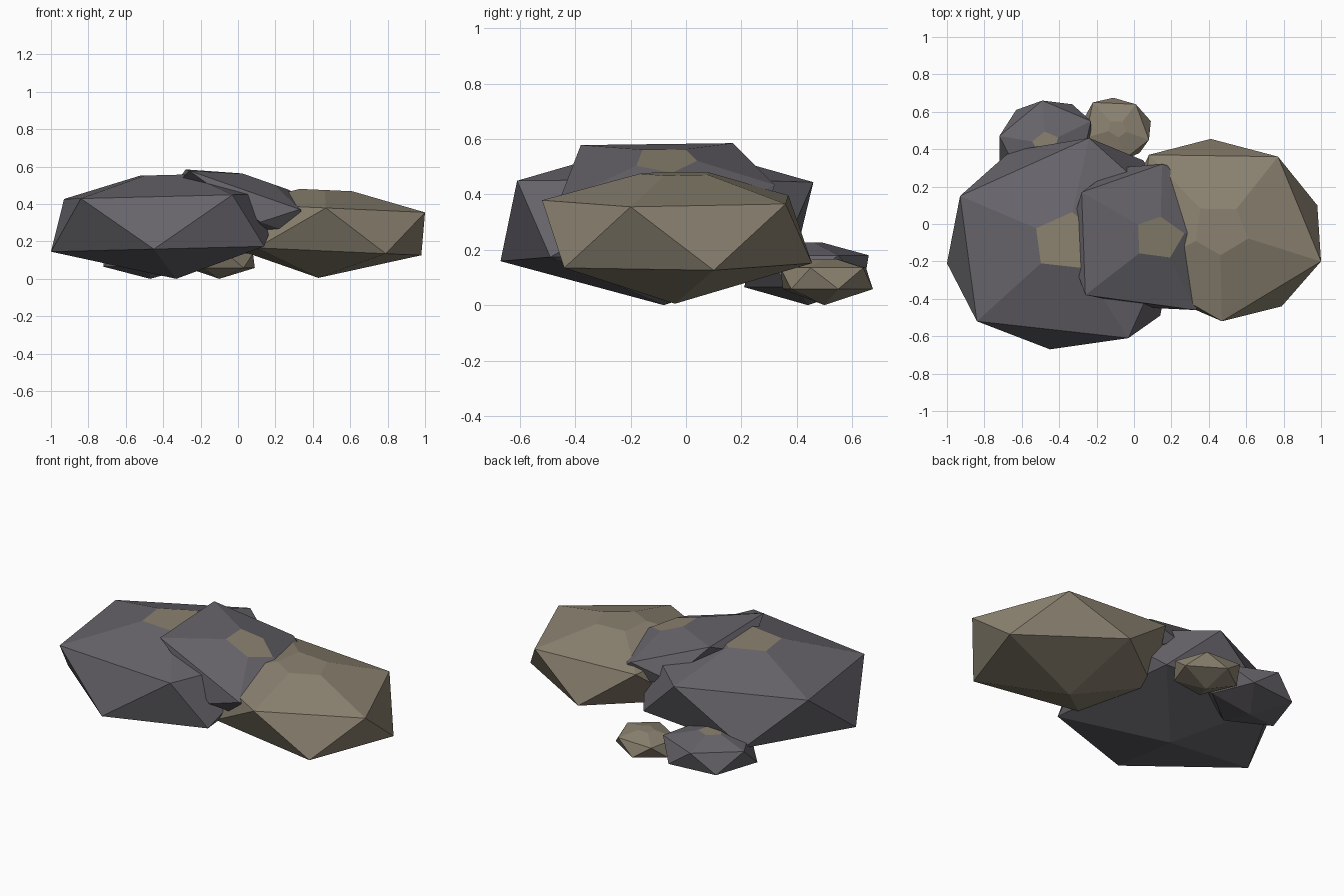
import bpy
import bmesh
from mathutils import Vector

if "Cube" in bpy.data.objects:
    bpy.data.objects.remove(bpy.data.objects["Cube"])


def material(name, color):
    m = bpy.data.materials.new(name)
    m.diffuse_color = (*color, 1.0)
    m.use_nodes = True
    m.node_tree.nodes["Principled BSDF"].inputs["Base Color"].default_value = m.diffuse_color
    return m


slate = material("slate grey", (0.135, 0.128, 0.145))
sand = material("sandy tan", (0.26, 0.225, 0.165))


def rock(name, body, upper, lower, heights, slope, peak, base, cut=0.28):
    """Irregular icosahedron: two staggered rings, a base point and a flat-cut peak."""
    high, low = heights
    peak = Vector(peak)
    bm = bmesh.new()
    ring = [Vector((x, y, high + slope * x)) for x, y in upper]
    foot = [Vector((x, y, low + slope * x)) for x, y in lower]
    for p in ring + foot + [Vector(base)]:
        bm.verts.new(p)
    cap = {bm.verts.new(peak.lerp(p, cut)) for p in ring}
    hull = bmesh.ops.convex_hull(bm, input=bm.verts[:])
    loose = [v for v in bm.verts if not v.link_faces]
    bmesh.ops.delete(bm, geom=loose, context='VERTS')
    # The cut peak shows the sandy colour
    for f in bm.faces:
        f.smooth = False
        f.material_index = 1 if all(v in cap for v in f.verts) else 0
    bmesh.ops.dissolve_limit(bm, angle_limit=0.04, verts=bm.verts[:],
                             edges=bm.edges[:], delimit={'MATERIAL'})
    bmesh.ops.recalc_face_normals(bm, faces=bm.faces[:])
    mesh = bpy.data.meshes.new(name)
    bm.to_mesh(mesh)
    bm.free()
    mesh.materials.append(body)
    mesh.materials.append(sand)
    obj = bpy.data.objects.new(name, mesh)
    bpy.context.collection.objects.link(obj)
    return obj


# Large dark boulder on the left
rock("left_boulder", slate,
     [(-0.84, -0.52), (-0.93, 0.15), (-0.24, 0.46), (0.25, 0.02), (-0.03, -0.61)],
     [(-1.0, -0.21), (-0.66, 0.39), (0.05, 0.34), (0.14, -0.49), (-0.45, -0.67)],
     (0.45, 0.17), 0.025, (-0.365, -0.09, 0.60), (-0.33, -0.08, 0.0))

# Tilted dark slab leaning between the two large rocks
rock("middle_slab", slate,
     [(-0.26, -0.38), (-0.28, 0.17), (0.15, 0.32), (0.60, 0.0), (0.33, -0.46)],
     [(-0.36, -0.10), (-0.10, 0.30), (0.45, 0.25), (0.45, -0.30), (0.12, -0.45)],
     (0.487, 0.345), -0.35, (0.14, -0.07, 0.555), (0.05, -0.08, 0.15))

# Large tan boulder on the right
rock("right_boulder", sand,
     [(0.47, -0.52), (1.0, -0.20), (0.77, 0.36), (0.08, 0.37), (0.0, -0.25)],
     [(0.79, -0.44), (0.98, 0.10), (0.41, 0.455), (-0.05, 0.10), (0.10, -0.36)],
     (0.40, 0.17), -0.045, (0.46, -0.03, 0.512), (0.43, -0.04, 0.005))

# Small dark stone at the back
rock("small_dark_stone", slate,
     [(-0.49, 0.66), (-0.72, 0.47), (-0.60, 0.24), (-0.30, 0.25), (-0.23, 0.55)],
     [(-0.63, 0.61), (-0.72, 0.34), (-0.47, 0.21), (-0.23, 0.40), (-0.33, 0.64)],
     (0.18, 0.065), 0.0, (-0.475, 0.43, 0.243), (-0.47, 0.44, 0.0))

# Small tan stone at the back
rock("small_tan_stone", sand,
     [(0.01, 0.64), (-0.22, 0.65), (-0.26, 0.46), (-0.06, 0.34), (0.08, 0.45)],
     [(-0.11, 0.675), (-0.27, 0.56), (-0.18, 0.35), (0.03, 0.38), (0.09, 0.55)],
     (0.135, 0.058), 0.0, (-0.09, 0.51, 0.178), (-0.10, 0.50, 0.0))
